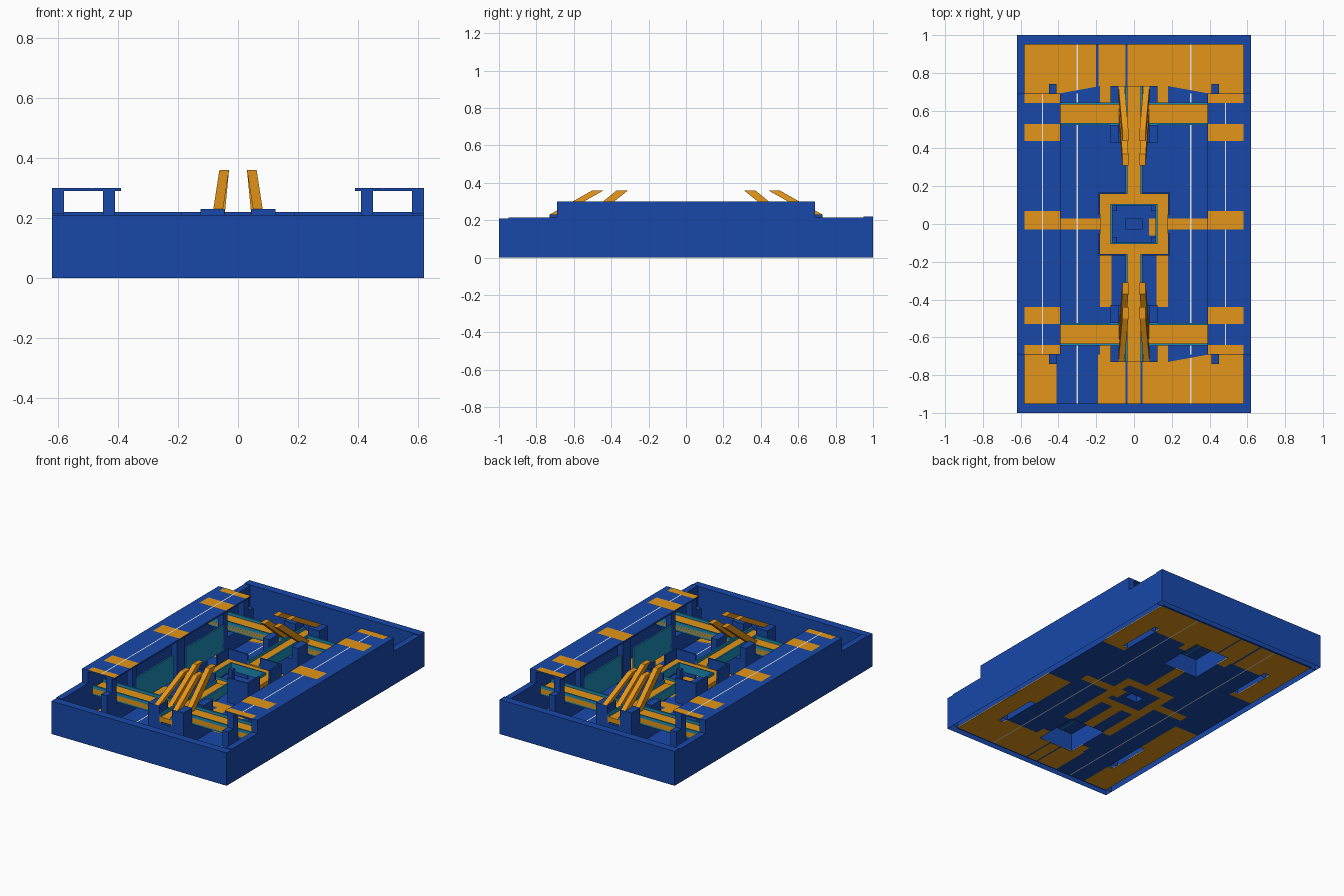
import bpy, bmesh

cube = bpy.data.objects.get("Cube")
if cube:
    bpy.data.objects.remove(cube, do_unlink=True)


def material(name, rgb):
    m = bpy.data.materials.new(name)
    m.use_nodes = True
    m.diffuse_color = (*rgb, 1)
    m.node_tree.nodes["Principled BSDF"].inputs["Base Color"].default_value = (*rgb, 1)
    return m


BLUE, ORANGE, TEAL, WHITE, HOLE = range(5)
MATS = [material("deep blue", (.009, .064, .4)),
        material("amber orange", (.77, .3, .009)),
        material("teal", (.012, .26, .48)),
        material("off white", (.9, .9, .9))]


def finish(name, bm, mats):
    me = bpy.data.meshes.new(name)
    bm.to_mesh(me)
    bm.free()
    for m in mats:
        me.materials.append(m)
    ob = bpy.data.objects.new(name, me)
    bpy.context.collection.objects.link(ob)
    return ob


def box(name, xs, ys, zs, mat=BLUE, open_bottom=False):
    """Axis aligned box between the given pairs of limits."""
    bm = bmesh.new()
    bmesh.ops.create_cube(bm, size=1)
    lims = [sorted(p) for p in (xs, ys, zs)]
    for v in bm.verts:
        v.co = [lims[i][int(v.co[i] > 0)] for i in range(3)]
    if open_bottom:
        bm.normal_update()
        low = [f for f in bm.faces if f.normal.z < -.5]
        bmesh.ops.delete(bm, geom=low, context='FACES')
    return finish(name, bm, [MATS[mat]])


def railed(name, xs, ys, top, along):
    """Orange deck with a teal rail on both edges, running along axis 0 or 1."""
    lims = [sorted(xs), sorted(ys)]
    box(name + "_deck", *lims, (top - .05, top - .018), ORANGE)
    for tag, i, d in (("low", 0, .01), ("high", 1, -.01)):
        rail = [list(p) for p in lims]
        edge = rail[1 - along][i]
        rail[1 - along] = [edge, edge + d]
        box(f"{name}_{tag}_rail", *rail, (top - .06, top), TEAL)


def painted_slab(name, rects, z, thick):
    """Slab cut along all rectangle edges; later rectangles win."""
    bm = bmesh.new()
    xs = sorted({round(v, 4) for r in rects for v in r[1:3]})
    ys = sorted({round(v, 4) for r in rects for v in r[3:5]})
    grid = {(x, y): bm.verts.new((x, y, z)) for x in xs for y in ys}
    for x0, x1 in zip(xs, xs[1:]):
        for y0, y1 in zip(ys, ys[1:]):
            cx, cy = (x0 + x1) / 2, (y0 + y1) / 2
            kind = HOLE
            for k, a, b, c, d in rects:
                if a < cx < b and c < cy < d:
                    kind = k
            if kind != HOLE:
                f = bm.faces.new([grid[p] for p in ((x0, y0), (x1, y0), (x1, y1), (x0, y1))])
                f.material_index = kind
    bmesh.ops.delete(bm, geom=[v for v in bm.verts if not v.link_faces], context='VERTS')
    ob = finish(name, bm, MATS)
    mod = ob.modifiers.new("thickness", 'SOLIDIFY')
    mod.thickness = thick
    mod.offset = -1
    return ob


def both(kind, x0, x1, y0, y1):
    """The rectangle and its mirror image across x."""
    return [(kind, x0, x1, y0, y1), (kind, -x1, -x0, y0, y1)]


def beam(name, sx, sy, low, top):
    """Slanted beam leaning to the middle; low and top are (y, z) of the outer edge."""
    bm = bmesh.new()
    bmesh.ops.create_cube(bm, size=1)
    for v in bm.verts:
        (y, z), x = (top, .03) if v.co.z > 0 else (low, .05)
        x += .032 if v.co.x > 0 else 0
        y -= .06 if v.co.y < 0 else 0
        v.co = (sx * x, sy * y, z)
    bmesh.ops.recalc_face_normals(bm, faces=bm.faces)
    return finish(name, bm, [MATS[ORANGE]])


def floor_wedge(name, sx, sy):
    """Thin blue triangle that slants the edge of the painted end zone."""
    bm = bmesh.new()
    f = bm.faces.new([bm.verts.new((sx * x, sy * y, .008))
                      for x, y in ((.18, .69), (.4, .69), (.18, .73))])
    f.normal_update()
    if f.normal.z < 0:
        f.normal_flip()
    return finish(name, bm, [MATS[BLUE]])


# Floor with painted zones, pits and thin lines
W, T = .62, .58
floor = [(BLUE, -T, T, -.96, .96), (ORANGE, -T, T, .69, .95), (ORANGE, -.19, T, -.95, -.69)]
floor += both(ORANGE, .41, T, -.95, -.1) + both(ORANGE, .41, T, .4, .95)
floor += both(ORANGE, .12, .18, -.44, -.16) + both(ORANGE, .12, .18, -.73, -.63)
floor += both(ORANGE, .12, .18, .63, .73) + both(ORANGE, .18, .39, -.03, .03)
floor += [(ORANGE, -.18, .18, -.16, .16), (BLUE, -.12, .12, -.1, .1)]
floor += [(ORANGE, .08, .12, -.06, .03), (ORANGE, -.035, .035, .16, .44),
          (ORANGE, -.035, .035, -.44, -.16)]
floor += [(BLUE, -.2, -.187, .69, .95), (BLUE, -.045, -.035, .73, .95)]
floor += both(BLUE, .035, .045, -.95, -.73)
floor += both(WHITE, .2965, .3035, -.95, .95)
floor += [(HOLE, -.045, .045, -.03, .03)]
for y0, y1 in ((.43, .73), (-.73, -.43)):
    floor += [(HOLE, -.125, .125, y0, y1)] + both(HOLE, .41, .45, y0, y1)
painted_slab("floor", floor, .006, .006)

# Outer walls
box("front_wall", (-W, W), (-1, -.95), (0, .21), open_bottom=True)
box("back_wall", (-W, W), (.95, 1), (0, .22), open_bottom=True)
for side, s in (("left", 1), ("right", -1)):
    box(side + "_wall", (s * T, s * W), (-.95, .95), (0, .215), open_bottom=True)
    box(side + "_upper_wall", (s * T, s * W), (-.69, .69), (.215, .29))

    # Balcony plate, its painted top and the line along it
    def span(a, b):
        return (a, b) if s > 0 else (-b, -a)
    box(side + "_balcony", (s * .39, s * W), (-.69, .69), (.29, .298))
    line = (WHITE, *span(.481, .488), -.69, .69)
    patches = [(ORANGE, *span(.392, T), y0, y1) for y0, y1 in
               ((.44, .53), (-.03, .07), (-.53, -.44), (.64, .688), (-.688, -.64))]
    paint = [line] + patches if s > 0 else patches + [line]
    painted_slab(side + "_balcony_top", [(BLUE, *span(.39, W), -.69, .69)] + paint, .30, .002)

    # Balcony supports and low panels between them
    box(side + "_middle_post", (s * .41, s * .45), (-.03, .05), (0, .29))
    for end, e in (("back", 1), ("front", -1)):
        tag = side + "_" + end
        box(tag + "_pier", (s * .41, s * .45), (e * .43, e * .69), (0, .11), open_bottom=True)
        box(tag + "_end_post", (s * .41, s * .45), (e * .69, e * .74), (0, .2), open_bottom=True)
        box(tag + "_outer_post", (s * .41, s * .45), (e * .645, e * .69), (.11, .29))
        box(tag + "_inner_post", (s * .41, s * .45), (e * .44, e * .48), (.11, .29))
        box(tag + "_panel", (s * .41, s * .42), (e * .06, e * .44), (.04, .2), TEAL)
        if (s, e) != (-1, -1):
            floor_wedge(tag + "_floor_wedge", s, e)

        # Cross bridge running under the balcony to the wall
        railed(tag + "_bridge", (s * .05, s * T), (e * .525, e * .643), .185, 0)

        # Tower corner blocks
        box(tag + "_outer_block", (s * .045, s * .125), (e * .643, e * .73), (.12, .23))
        box(tag + "_inner_block", (s * .08, s * .125), (e * .43, e * .525), (.12, .2))

        # Slanted beams
        beam(tag + "_outer_beam", s, e, (.73, .23), (.5, .36))
        beam(tag + "_inner_beam", s, e, (.63, .15), (.37, .36))

        # Corner parapets and posts of the central ring
        box(tag + "_ring_parapet", (s * .045, s * .19), (e * .16, e * .168), (.06, .22))
        box(tag + "_ring_side_parapet", (s * .18, s * .19), (e * .05, e * .16), (.06, .22))
        box(tag + "_ring_post", (s * .09, s * .12), (e * .07, e * .1), (0, .14))

    # Central ring, long sides with an inner rail
    box(side + "_ring_deck", (s * .12, s * .18), (-.16, .16), (.13, .155), ORANGE)
    box(side + "_ring_rail", (s * .115, s * .125), (-.105, .105), (.12, .17), TEAL)

# Towers, walkways and short sides of the ring
for end, e in (("back", 1), ("front", -1)):
    box(end + "_tower", (-.125, .125), (e * .43, e * .73), (0, .12), open_bottom=True)
    railed(end + "_walkway", (-.045, .045), (e * .16, e * .73), .18, 1)
    box(end + "_ring_deck", (-.12, .12), (e * .1, e * .16), (.13, .155), ORANGE)
    box(end + "_ring_rail", (-.12, .12), (e * .097, e * .105), (.12, .17), TEAL)

# Middle pedestal
box("middle_pedestal", (-.045, .045), (-.03, .03), (0, .06), open_bottom=True)
